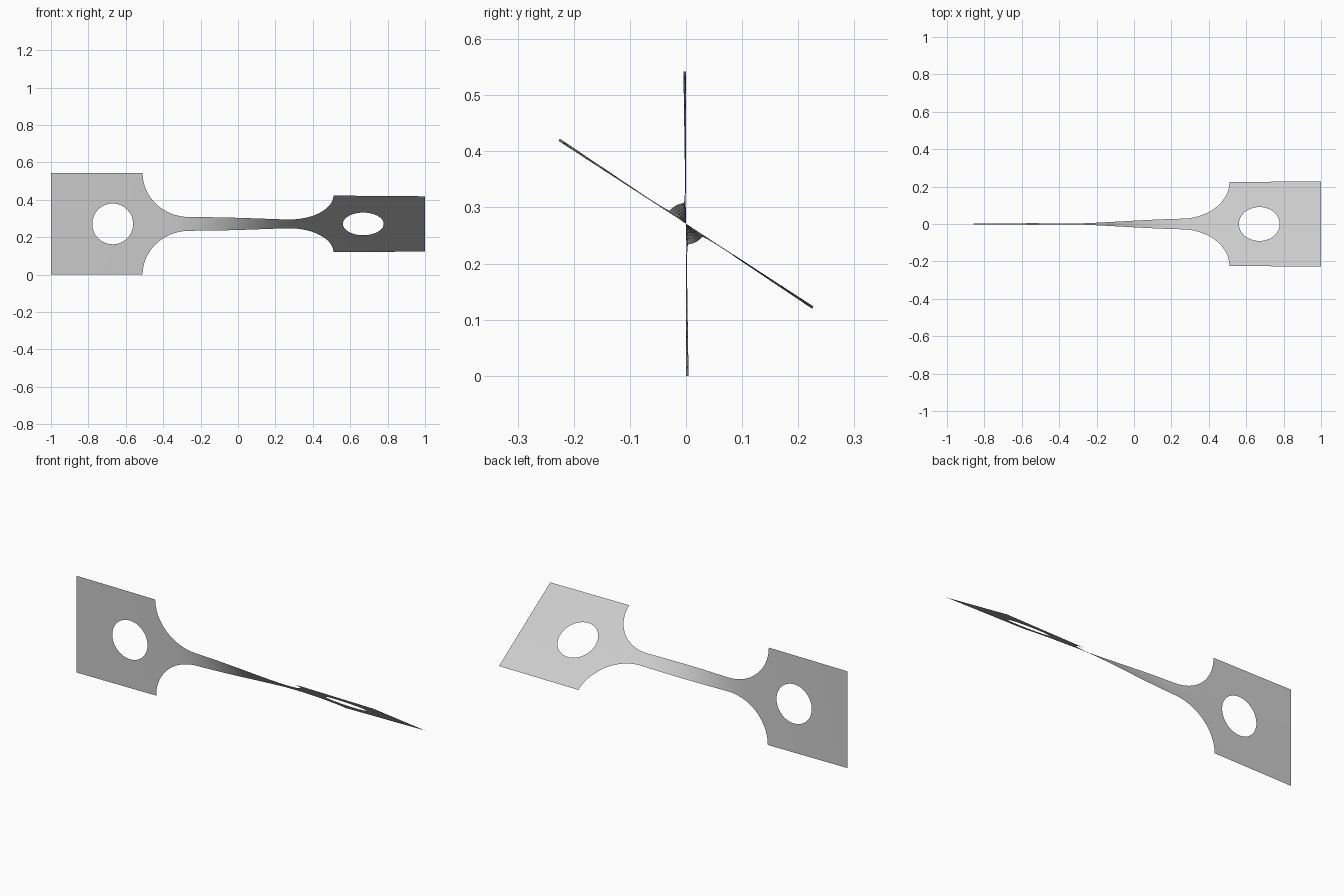
import bpy, bmesh
from math import sin, cos, pi, radians, sqrt

cube = bpy.data.objects.get("Cube")
if cube:
    bpy.data.objects.remove(cube, do_unlink=True)

HALF_W, NECK = 0.271, 0.037        # half widths of tab and neck
CORNER, FILLET_END = 0.51, 0.26    # distance of the fillet from the middle
HOLE_X, HOLE_R = 0.67, 0.109
ROWS = 6


def outer(x):
    """Half width of the strap at x: tab, elliptical fillet, neck."""
    d = abs(x)
    if d >= CORNER - 1e-6:
        return HALF_W
    if d <= FILLET_END:
        return NECK
    t = (d - FILLET_END) / (CORNER - FILLET_END)
    return HALF_W - (HALF_W - NECK) * sqrt(max(0, 1 - t * t))


def inner(x):
    """Half height of the round hole at x."""
    d = abs(x) - HOLE_X
    return sqrt(max(0, HOLE_R ** 2 - d * d))


def twist(x):
    """Twist angle, mostly taken up along the neck."""
    t = min(1, max(0, (x + 0.42) / 0.84))
    return radians(2 * (x + 1) + 53 * t * t * (3 - 2 * t))


# Column positions for one half, then mirrored to the other
half = [1, 0.93, 0.86]
half += [HOLE_X + HOLE_R * cos(pi * i / 32) for i in range(33)]
half += [0.535]
half += [FILLET_END + (CORNER - FILLET_END) * cos(pi / 2 * i / 20) for i in range(21)]
half += [FILLET_END * (1 - i / 12) for i in range(1, 12)]
columns = [-d for d in half] + [0] + half[::-1]

# Upper and lower strips between the hole and the outline, joined on the centre line
bm = bmesh.new()
for side in (1, -1):
    grid = []
    for x in columns:
        lo, hi, a = inner(x), outer(x), twist(x)
        column = []
        for j in range(ROWS + 1):
            r = side * (lo + (hi - lo) * j / ROWS)
            column.append(bm.verts.new((x, -r * sin(a), HALF_W + r * cos(a))))
        grid.append(column)
    for c0, c1 in zip(grid, grid[1:]):
        for j in range(ROWS):
            quad = [c0[j], c1[j], c1[j + 1], c0[j + 1]]
            bm.faces.new(quad[::side])
bmesh.ops.remove_doubles(bm, verts=bm.verts, dist=1e-5)

mesh = bpy.data.meshes.new("twisted_strap")
bm.to_mesh(mesh)
bm.free()
strap = bpy.data.objects.new("twisted_strap", mesh)
bpy.context.collection.objects.link(strap)

# Plain grey metal
grey = bpy.data.materials.new("light_grey")
grey.use_nodes = True
color = (0.6, 0.6, 0.6, 1)
grey.diffuse_color = color
grey.node_tree.nodes["Principled BSDF"].inputs["Base Color"].default_value = color
mesh.materials.append(grey)

bpy.context.view_layer.objects.active = strap
strap.select_set(True)
bpy.ops.object.shade_smooth_by_angle()
